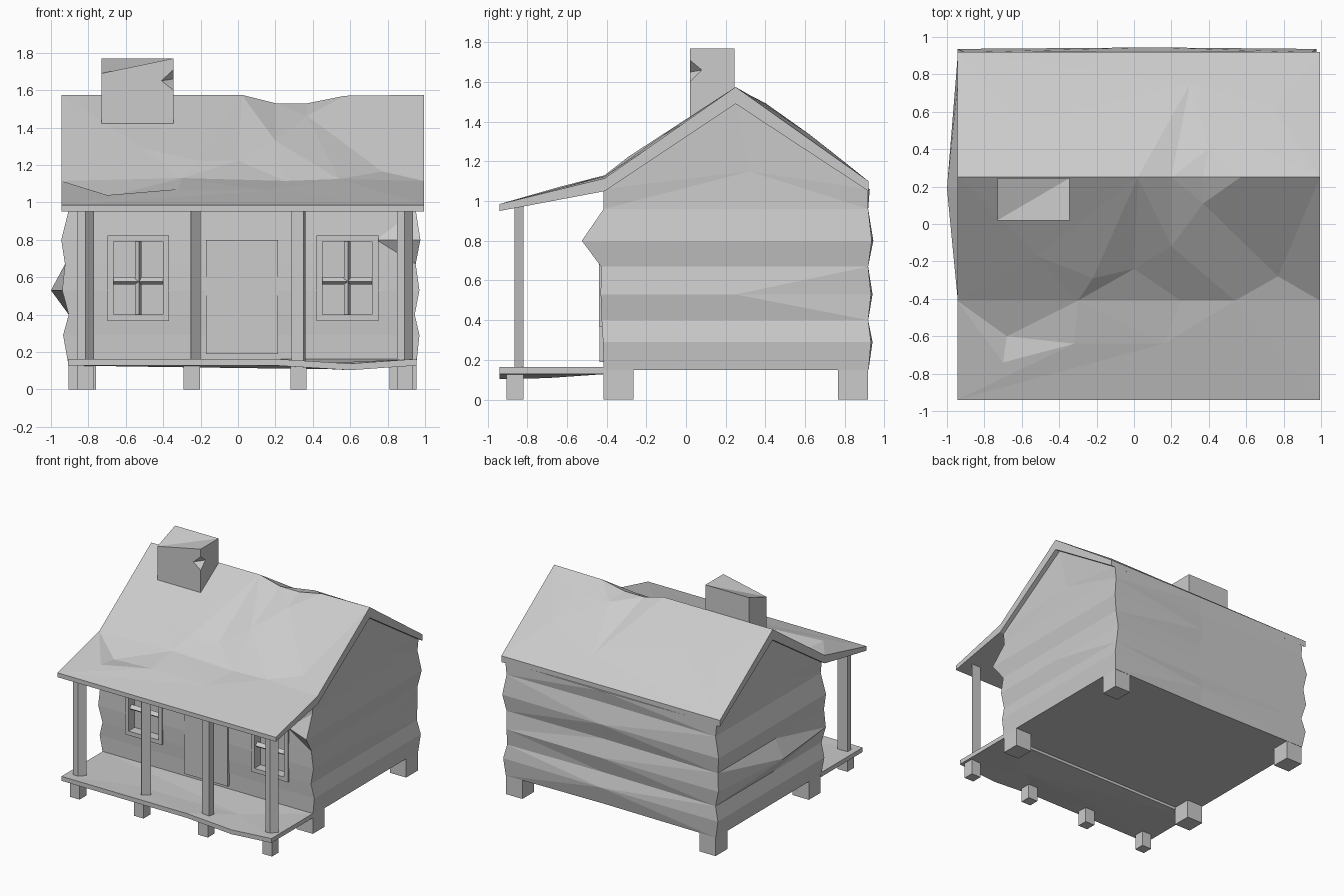
import bpy, bmesh
from math import radians
from mathutils import Vector
from mathutils.geometry import delaunay_2d_cdt

cube = bpy.data.objects.get("Cube")
if cube:
    bpy.data.objects.remove(cube, do_unlink=True)

grey = bpy.data.materials.new("plain_grey")
grey.use_nodes = True
colour = (0.6, 0.6, 0.6, 1)
grey.diffuse_color = colour
grey.node_tree.nodes["Principled BSDF"].inputs["Base Color"].default_value = colour


def build(name, verts, faces):
    bm = bmesh.new()
    vs = [bm.verts.new(v) for v in verts]
    for f in faces:
        bm.faces.new([vs[i] for i in f])
    bmesh.ops.triangulate(bm, faces=[f for f in bm.faces if len(f.verts) == 4])
    bmesh.ops.recalc_face_normals(bm, faces=bm.faces)
    mesh = bpy.data.meshes.new(name)
    bm.to_mesh(mesh)
    bm.free()
    mesh.materials.append(grey)
    ob = bpy.data.objects.new(name, mesh)
    bpy.context.collection.objects.link(ob)
    return ob


def prism(name, outline, z0, z1):
    n = len(outline)
    verts = [(x, y, z) for z in (z0, z1) for x, y in outline]
    sides = [(i, (i + 1) % n, (i + 1) % n + n, i + n) for i in range(n)]
    return build(name, verts, sides + [range(n), range(n, 2 * n)])


def box(name, x0, x1, y0, y1, z0, z1):
    return prism(name, [(x0, y0), (x1, y0), (x1, y1), (x0, y1)], z0, z1)


def sheet(name, rim, inner, creases, top, bottom):
    """Thick faceted sheet; every point is (x, y, height offset)."""
    pts = rim + inner
    n = len(rim)
    edges = [(i, (i + 1) % n) for i in range(n)]
    edges += [(pts.index(a), pts.index(b)) for a, b in creases]
    co, _, tris, orig, _, _ = delaunay_2d_cdt([Vector(p[:2]) for p in pts], edges, [], 1, 1e-5)
    off = [pts[o[0]][2] if o else 0 for o in orig]
    m = len(co)
    verts = [(p.x, p.y, top(p.y) + d) for p, d in zip(co, off)]
    verts += [(p.x, p.y, bottom(p.y) + min(d, 0) * sheet.sag) for p, d in zip(co, off)]
    faces = [tuple(t) for t in tris] + [tuple(i + m for i in reversed(t)) for t in tris]
    used = {(t[i], t[(i + 1) % 3]) for t in tris for i in range(3)}
    faces += [(b, a, a + m, b + m) for a, b in used if (b, a) not in used]
    return build(name, verts, faces)


def along(profile):
    def height(y):
        for (y0, z0), (y1, z1) in zip(profile, profile[1:]):
            if y <= y1 + 1e-5:
                return z0 + (z1 - z0) * (y - y0) / (y1 - y0)
        return profile[-1][1]
    return height


# Roof: two slopes plus the shallower porch slope, with worn dents
L, R, EAVE, KINK, RIDGE, BACK = -0.945, 0.995, -0.94, -0.41, 0.25, 0.92
roof_top = along([(EAVE, 0.985), (KINK, 1.115), (RIDGE, 1.575), (BACK, 1.10)])
roof_under = along([(EAVE, 0.95), (KINK, 1.05), (RIDGE, 1.49), (BACK, 1.05)])
ridge = [(L, RIDGE, 0), (0.02, RIDGE, 0), (0.2, RIDGE, -0.045), (0.37, RIDGE, -0.045),
         (0.57, RIDGE, -0.005), (R, RIDGE, 0)]
kink = [(L, KINK, 0), (-0.3, KINK, 0.015), (0.25, KINK, 0), (0.54, KINK, 0.01), (R, KINK, 0)]
rim = [(L, EAVE, 0), (R, EAVE, 0), kink[-1], ridge[-1], (R, BACK, 0), (L, BACK, 0),
       ridge[0], kink[0]]
dents = [(-0.68, -0.6, -0.035), (-0.7, -0.74, 0.005), (-0.32, -0.64, 0.012),
         (0.16, -0.64, 0.005), (-0.52, -0.17, 0.012), (-0.22, -0.29, 0.025),
         (0, -0.24, -0.01), (0.2, -0.12, 0.012), (0.77, -0.28, -0.04), (0.37, 0.11, -0.015),
         (0.7, 0.4, 0.02), (0.4, 0.4, 0.025), (0.75, 0.62, 0.025), (-0.4, 0.58, 0.01),
         (-0.7, 0.6, 0.012), (0.3, 0.75, 0.015)]
sheet.sag = 0
sheet("roof", rim, ridge[1:-1] + kink[1:-1] + dents,
      list(zip(ridge, ridge[1:])) + list(zip(kink, kink[1:])), roof_top, roof_under)

# Porch floor, sagging near one corner
floor_rim = [(-0.91, -0.94, 0), (0.2, -0.94, 0), (0.6, -0.94, -0.025), (0.955, -0.94, 0),
             (0.955, -0.41, 0), (-0.91, -0.41, 0)]
floor_dents = [(0.5, -0.7, -0.02), (-0.4, -0.75, -0.008)]
sheet.sag = 1
sheet("porch_floor", floor_rim, floor_dents, [], lambda y: 0.163, lambda y: 0.128)

# Log walls: each row is height, left, right, front and back
rows = [(0.15, -0.91, 0.955, -0.415, 0.92), (0.29, -0.935, 0.97, -0.418, 0.932),
        (0.40, -0.905, 0.945, -0.425, 0.918), (0.53, -0.94, 0.97, -0.43, 0.932),
        (0.67, -0.925, 0.95, -0.428, 0.918), (0.80, -0.945, 0.975, -0.425, 0.936),
        (0.96, -0.905, 0.95, -0.415, 0.918), (1.06, -0.915, 0.96, -0.415, 0.918)]
verts = []
for i, (z, l, r, f, b) in enumerate(rows):
    corner = -0.525 if i == 5 else f
    left_mid = -1.0 if i == 3 else l
    back_right = r - 0.03 if i == 3 else r
    verts += [(l, f, z), (0, f, z), (0.74, f, z), (r, corner, z), (r, 0.25, z),
              (back_right, b, z), (0.1, b + (0.008 if i % 2 else -0.012), z), (l, b, z),
              (left_mid, 0.19, z)]
N = 9
faces = [(i * N + j, i * N + (j + 1) % N, (i + 1) * N + (j + 1) % N, (i + 1) * N + j)
         for i in range(len(rows) - 1) for j in range(N)]
# Open the last row at the gable sides, where a fan of faces replaces it
a, t = (len(rows) - 2) * N, (len(rows) - 1) * N
faces = [f for f in faces if not (f[0] >= a and f[0] - a in (3, 4, 7, 8))]
k = len(verts)
verts += [(0.955, 0.25, 1.5), (0.945, 0.32, 1.15), (-0.91, 0.25, 1.5), (-0.915, 0.25, 1.15)]
right_fan = [a + 3, a + 4, a + 5, t + 5, k, t + 3]
left_fan = [a + 7, a + 8, a, t, k + 2, t + 7]
for fan, centre in ((right_fan, k + 1), (left_fan, k + 3)):
    faces += [(p, q, centre) for p, q in zip(fan, fan[1:] + fan[:1])]
faces += [(t, t + 1, k + 2), (t + 1, k, k + 2), (t + 1, t + 2, k), (t + 2, t + 3, k),
          (t + 5, t + 6, k), (t + 6, k + 2, k), (t + 6, t + 7, k + 2), tuple(range(N))]
# Drop unused corners of the top row when building
used = sorted({i for f in faces for i in f})
remap = {v: i for i, v in enumerate(used)}
walls = build("log_walls", [verts[i] for i in used], [[remap[i] for i in f] for f in faces])

# Windows: recess cut in the wall, flat frame and crossed glazing bars
for side, x in (("right", -0.533), ("left", 0.585)):
    w, z0, z1 = 0.132, 0.40, 0.79
    cutter = box("window_cutter", x - w, x + w, -0.6, -0.36, z0, z1)
    cutter.hide_render = True
    mod = walls.modifiers.new("window_recess", "BOOLEAN")
    mod.operation, mod.solver, mod.object = "DIFFERENCE", "EXACT", cutter
    bpy.context.view_layer.objects.active = walls
    bpy.ops.object.modifier_apply(modifier=mod.name)
    bpy.data.objects.remove(cutter, do_unlink=True)
    e, y0, y1 = 0.033, -0.438, -0.40
    for part, size in (("sill", (x - w - e, x + w + e, y0, y1, z0 - e, z0)),
                       ("head", (x - w - e, x + w + e, y0, y1, z1, z1 + e)),
                       ("jamb_a", (x - w - e, x - w, y0, y1, z0, z1)),
                       ("jamb_b", (x + w, x + w + e, y0, y1, z0, z1))):
        box(f"{side}_window_{part}", *size)
    bar = prism(f"{side}_window_upright_bar",
                [(-0.017, -0.005), (0.004, -0.02), (0.017, 0.005), (0, 0.02)], z0, z1)
    bar.location = (x, -0.405, 0)
    rail = prism(f"{side}_window_cross_bar",
                 [(-0.02, 0.005), (0.004, -0.02), (0.02, 0), (0, 0.02)], -w, w)
    rail.rotation_euler = (0, radians(90), 0)
    rail.location = (x, -0.405, 0.58)

# Door
box("door", -0.17, 0.215, -0.437, -0.40, 0.19, 0.80)

# Porch posts with one bevelled side, and their footings
for i, (x0, x1, edge) in enumerate(((-0.86, -0.77, -0.815), (-0.255, -0.2, -0.25),
                                    (0.285, 0.36, 0.35), (0.85, 0.935, 0.89))):
    prism(f"porch_post_{i + 1}", [(x0, -0.865), (edge, -0.865), (x1, -0.82), (x0, -0.82)],
          0.14, 0.985)
    c = (x0 + x1) / 2 - (0.02 if i == 1 else 0)
    box(f"post_footing_{i + 1}", c - 0.043, c + 0.043, -0.905, -0.82, 0, 0.145)

# Foundation blocks
for x in (-0.905, 0.81):
    for y in (-0.415, 0.767):
        box("foundation_block", x, x + 0.145, y, y + 0.15, 0, 0.16)

# Chimney with a lowered corner and a chipped edge
l, r, f, b = -0.73, -0.345, 0.02, 0.245
verts = [(l, f, 1.38), (r, f, 1.38), (r, b, 1.38), (l, b, 1.38),
         (l, f, 1.69), (r, f, 1.77), (r, b, 1.77), (l, b, 1.77),
         (r, f, 1.60), (r, f, 1.71), (-0.41, f, 1.65), (r, 0.08, 1.66)]
build("chimney", verts, [(0, 1, 2, 3), (3, 2, 6, 7), (0, 3, 7, 4), (4, 5, 6), (4, 6, 7),
                         (0, 1, 8), (0, 8, 10), (0, 10, 4), (4, 10, 9), (4, 9, 5),
                         (1, 2, 8), (8, 2, 11), (11, 2, 6), (11, 6, 9), (9, 6, 5),
                         (8, 11, 10), (9, 10, 11)])
